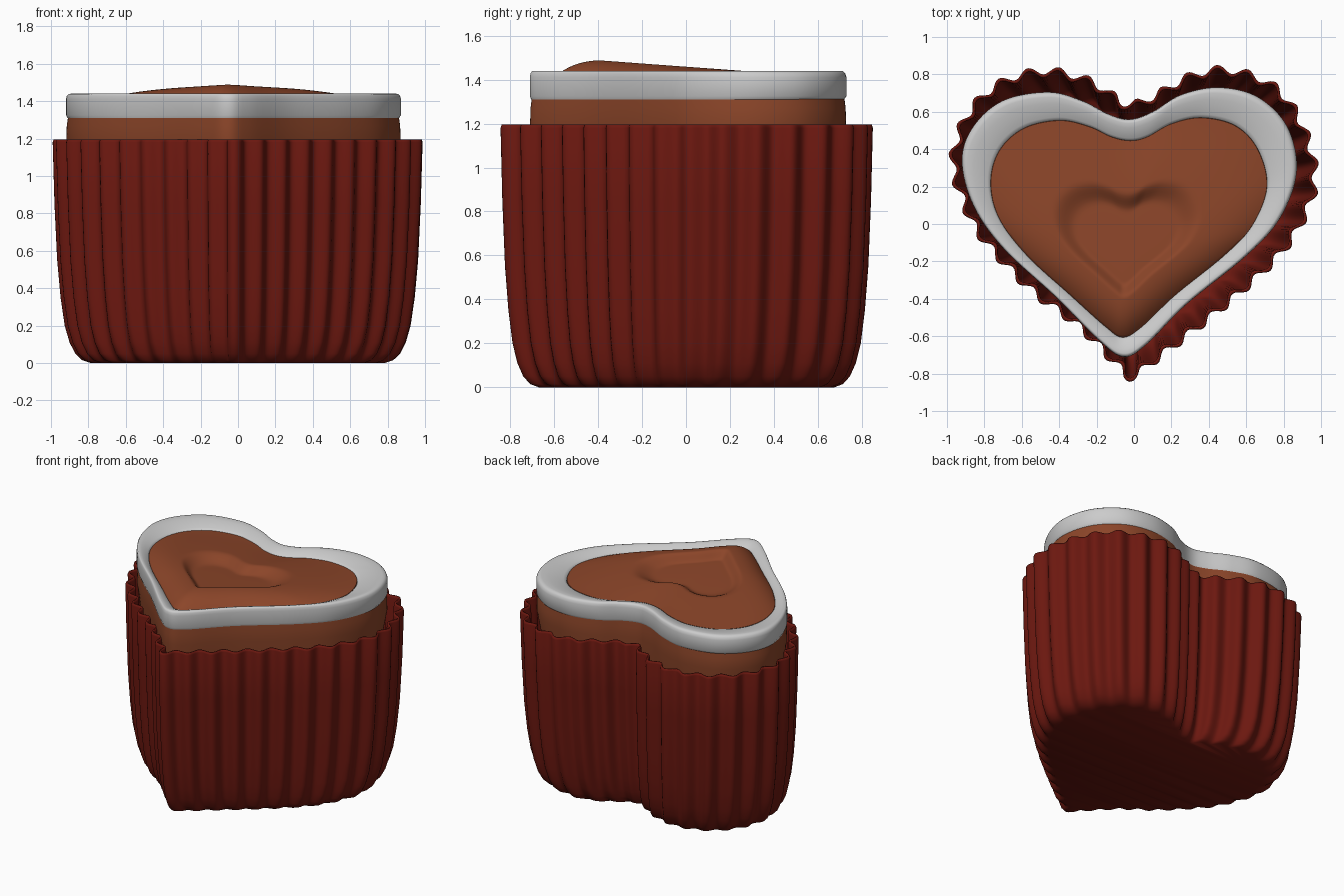
import bpy, bmesh, math
from mathutils import Vector

if "Cube" in bpy.data.objects:
    bpy.data.objects.remove(bpy.data.objects["Cube"])

# Heart outlines, clockwise from above
RIM_OUT = [(-.02,.56),(.10,.60),(.25,.69),(.45,.73),(.66,.68),(.82,.52),(.87,.28),(.78,.03),
           (.60,-.17),(.28,-.43),(.06,-.65),(-.06,-.71),(-.19,-.62),(-.42,-.39),(-.70,-.13),
           (-.86,.10),(-.92,.34),(-.86,.52),(-.70,.66),(-.46,.705),(-.28,.66),(-.13,.585)]
RIM_IN = [(-.02,.445),(.07,.465),(.20,.535),(.36,.567),(.54,.525),(.66,.40),(.71,.20),(.63,-.01),
          (.48,-.17),(.22,-.38),(.04,-.55),(-.06,-.605),(-.15,-.55),(-.34,-.38),(-.57,-.17),
          (-.72,.03),(-.765,.22),(-.72,.39),(-.59,.51),(-.40,.553),(-.24,.52),(-.12,.465)]
CUP = [(-.02,-.81),(-.10,-.73),(-.30,-.53),(-.55,-.34),(-.81,-.06),(-.91,.14),(-.96,.34),(-.89,.57),
       (-.72,.74),(-.48,.81),(-.25,.76),(-.12,.68),(-.02,.63),(.12,.68),(.30,.78),(.50,.815),
       (.74,.73),(.89,.53),(.96,.25),(.89,.02),(.75,-.18),(.50,-.41),(.25,-.61),(.08,-.74)]


def spline(pts, per=8):
    """Closed smooth curve through the points."""
    p, out = [Vector(q) for q in pts], []
    n = len(p)
    for i in range(n):
        a, b, c, d = p[i - 1], p[i], p[(i + 1) % n], p[(i + 2) % n]
        for k in range(per):
            t = k / per
            out.append(.5 * (2*b + (c - a)*t + (2*a - 5*b + 4*c - d)*t*t + (3*b - a - 3*c + d)*t**3))
    return out


def even(pts, n):
    """Resample a closed curve at equal spacing."""
    loop = pts + [pts[0]]
    cum = [0]
    for a, b in zip(loop, loop[1:]):
        cum.append(cum[-1] + (b - a).length)
    out, j = [], 0
    for i in range(n):
        s = cum[-1] * i / n
        while cum[j + 1] < s:
            j += 1
        out.append(loop[j].lerp(loop[j + 1], (s - cum[j]) / (cum[j + 1] - cum[j])))
    return out


def ring(curve, z, scale=1.0, centre=(0, 0)):
    c = Vector(centre)
    return [(*(c + (p - c) * scale), z) for p in curve]


def loft(name, rings, color=None, closed=False, angle=50):
    """Skin a stack of rings, capping the ends or joining last to first."""
    bm = bmesh.new()
    vs = [[bm.verts.new(co) for co in r] for r in rings]
    n = len(vs[0])
    pairs = list(zip(vs, vs[1:])) + ([(vs[-1], vs[0])] if closed else [])
    for a, b in pairs:
        for i in range(n):
            j = (i + 1) % n
            bm.faces.new((a[i], a[j], b[j], b[i]))
    if not closed:
        bm.faces.new(vs[0])
        bm.faces.new(vs[-1])
    bmesh.ops.recalc_face_normals(bm, faces=bm.faces)
    me = bpy.data.meshes.new(name)
    bm.to_mesh(me)
    bm.free()
    ob = bpy.data.objects.new(name, me)
    bpy.context.collection.objects.link(ob)
    if color:
        m = bpy.data.materials.new(name)
        m.diffuse_color = (*color, 1)
        m.use_nodes = True
        m.node_tree.nodes["Principled BSDF"].inputs["Base Color"].default_value = m.diffuse_color
        me.materials.append(m)
    bpy.ops.object.select_all(action='DESELECT')
    ob.select_set(True)
    bpy.context.view_layer.objects.active = ob
    bpy.ops.object.shade_smooth_by_angle(angle=math.radians(angle))
    return ob


def smooth(a, b, x):
    t = min(1, max(0, (x - a) / (b - a)))
    return t * t * (3 - 2 * t)


# Pleated paper cup: outer wall going up, then inner wall going down
PLEATS, STEPS = 36, 12
N = PLEATS * STEPS
cup = even(spline(CUP, 16), N)
normals = []
for i in range(N):
    t = cup[(i + 4) % N] - cup[i - 4]
    normals.append(Vector((-t.y, t.x)).normalized())


def pleated(z, scale, amp, inset=0.0):
    return [(*(p * scale + nv * (.012 + amp * math.cos(2 * math.pi * i / STEPS) - inset)), z)
            for i, (p, nv) in enumerate(zip(cup, normals))]


wall = [(0, .80, .010), (.015, .845, .013), (.05, .88, .016), (.11, .91, .018), (.2, .935, .02),
        (.35, .957, .021), (.55, .975, .022), (.85, .99, .022), (1.18, 1, .022)]
rings = [pleated(*w) for w in wall]
rings += [pleated(1.195, 1, .022, .005), pleated(1.195, 1, .022, .015)]
rings += [pleated(max(z, .02), s, a, .02) for z, s, a in reversed(wall[1:])]
loft("paper_cup", rings, (.15, .009, .005), angle=80)

# Chocolate body with a tilted, domed top and a sunken heart
outer, inner = spline(RIM_OUT), spline(RIM_IN)
side = [(.03, .74), (.08, .79), (.2, .85), (.6, .92), (1.05, .97), (1.2, .998), (1.27, .995), (1.33, .985)]
rings = [ring(outer, z, s) for z, s in side]
rings.append(ring(inner, 1.34, 1.02))
CENTRE = (-.05, -.15)
for k in range(40):
    s = 1 - k / 40
    r = []
    for x, y, _ in ring(inner, 0, s, CENTRE):
        z = 1.405 + (1.464 - .08 * y - 1.405) * (1 - s ** 4)
        z -= .055 * (1 - smooth(.36, .54, s))
        r.append((x, y, z))
    rings.append(r)
loft("chocolate_heart", rings, (.26, .06, .022))

# Icing rim: cross-section as (outer-to-inner fraction, height)
section = [(.0, 1.325), (.0, 1.41), (.03, 1.428), (.09, 1.438), (.18, 1.44), (.4, 1.436), (.65, 1.426),
           (.88, 1.414), (.97, 1.407), (1.0, 1.395), (1.0, 1.34), (.9, 1.31), (.06, 1.31)]
rings = [[(*a.lerp(b, f), z) for a, b in zip(outer, inner)] for f, z in section]
loft("icing_rim", rings, closed=True)
